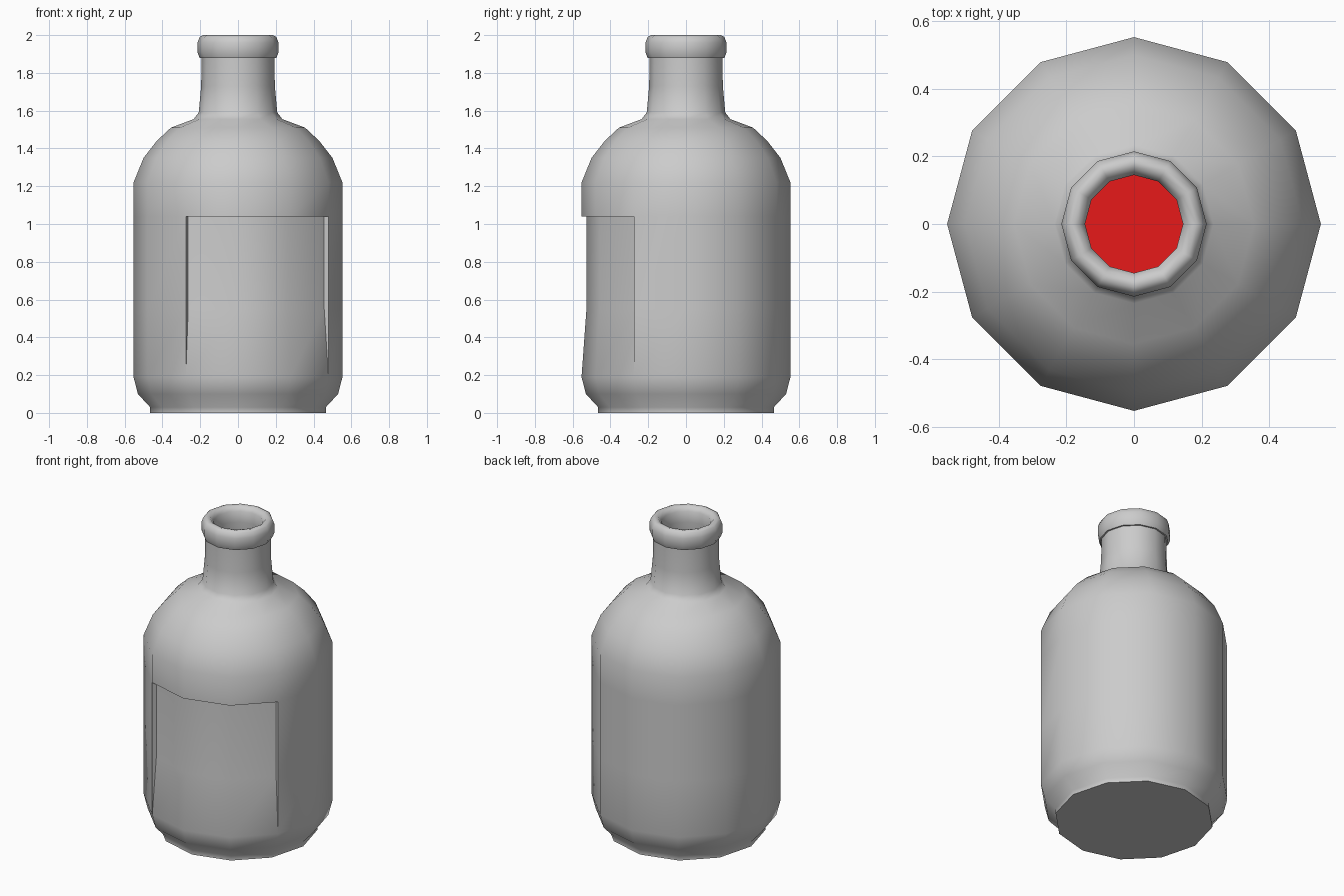
import bpy, bmesh
from math import sin, cos, radians

if "Cube" in bpy.data.objects:
    bpy.data.objects.remove(bpy.data.objects["Cube"])

SIDES = 12


def lathe(name, profile, columns, close_profile=False):
    """Spin (radius, z, dent) rows around z; columns are (angle, dented)."""
    bm = bmesh.new()
    rings = []
    for r, z, dent in profile:
        ring = []
        for ang, dented in columns:
            rad = r - (dent if dented else 0)
            a = radians(ang)
            ring.append(bm.verts.new((rad * sin(a), -rad * cos(a), z)))
        rings.append(ring)
    n = len(columns)
    for lower, upper in zip(rings, rings[1:]):
        for i in range(n):
            k = (i + 1) % n
            bm.faces.new((lower[i], lower[k], upper[k], upper[i]))
    # flat end caps
    bm.faces.new(rings[0][::-1])
    bm.faces.new(rings[-1])
    bmesh.ops.remove_doubles(bm, verts=bm.verts[:], dist=0.0005)
    bmesh.ops.recalc_face_normals(bm, faces=bm.faces[:])
    mesh = bpy.data.meshes.new(name)
    bm.to_mesh(mesh)
    bm.free()
    ob = bpy.data.objects.new(name, mesh)
    bpy.context.collection.objects.link(ob)
    bpy.ops.object.select_all(action='DESELECT')
    ob.select_set(True)
    bpy.context.view_layer.objects.active = ob
    bpy.ops.object.shade_smooth_by_angle(angle=radians(62))
    return ob


# Bottle columns: the label recess covers -30..60 degrees, with doubled edge columns
bottle_columns = [(a, True) for a in (-30, 0, 30, 60)]
bottle_columns += [(a, False) for a in range(60, 331, 30)]

D = 0.026
outside = [
    (0.465, 0.00, 0), (0.465, 0.03, 0), (0.53, 0.10, 0), (0.553, 0.19, 0),
    (0.553, 0.55, D), (0.553, 1.04, D), (0.553, 1.04, 0),       # label recess
    (0.553, 1.22, 0), (0.50, 1.35, 0), (0.43, 1.44, 0), (0.355, 1.51, 0),
    (0.235, 1.555, 0), (0.208, 1.59, 0), (0.195, 1.73, 0), (0.193, 1.88, 0),
]
lip = [
    (0.203, 1.88, 0), (0.215, 1.91, 0), (0.215, 1.96, 0), (0.203, 1.99, 0),
    (0.185, 2.00, 0), (0.165, 1.995, 0), (0.145, 1.97, 0),
]
inside = [
    (0.145, 1.90, 0), (0.165, 1.60, 0), (0.20, 1.54, 0), (0.33, 1.48, 0),
    (0.46, 1.34, 0), (0.515, 1.21, 0), (0.515, 0.20, 0), (0.43, 0.06, 0),
]
lathe("bottle", outside + lip + inside, bottle_columns)

# Red liquid filling the inside
liquid = lathe(
    "liquid",
    [(0.42, 0.07, 0), (0.505, 0.21, 0), (0.505, 1.10, 0)],
    [(i * 360 / SIDES, False) for i in range(SIDES)],
)
red = bpy.data.materials.new("red_liquid")
red.diffuse_color = (0.8, 0.01, 0.01, 1)
red.use_nodes = True
red.node_tree.nodes["Principled BSDF"].inputs["Base Color"].default_value = red.diffuse_color
liquid.data.materials.append(red)
